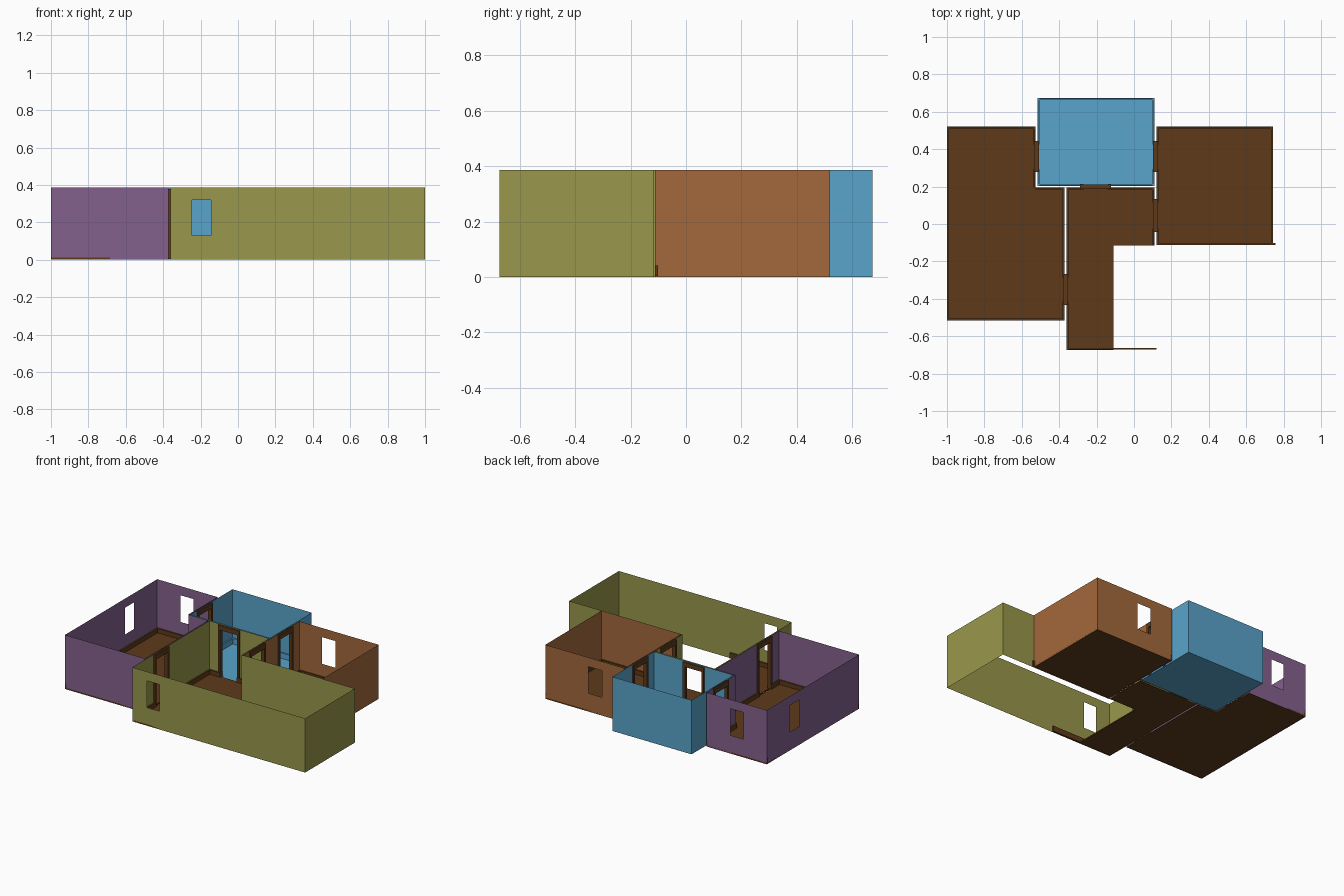
import bpy, bmesh
from mathutils import Vector

if "Cube" in bpy.data.objects:
    bpy.data.objects.remove(bpy.data.objects["Cube"])

H = 0.385                       # wall height
WIN = (0.13, 0.32)              # window sill and head
DOOR_TOP = 0.345
FLOOR = (0.003, 0.011)


def material(name, rgb):
    m = bpy.data.materials.new(name)
    m.diffuse_color = (*rgb, 1)
    m.use_nodes = True
    m.node_tree.nodes["Principled BSDF"].inputs["Base Color"].default_value = m.diffuse_color
    return m


purple = material("purple", (0.23, 0.12, 0.27))
blue = material("blue", (0.10, 0.37, 0.60))
orange = material("orange", (0.37, 0.14, 0.045))
olive = material("olive", (0.32, 0.31, 0.07))
brown = material("brown", (0.11, 0.042, 0.01))


def finish(bm, name, mat):
    me = bpy.data.meshes.new(name)
    bm.to_mesh(me)
    bm.free()
    me.materials.append(mat)
    ob = bpy.data.objects.new(name, me)
    bpy.context.collection.objects.link(ob)
    return ob


def box(bm, x0, x1, y0, y1, z0, z1):
    v = bmesh.ops.create_cube(bm, size=1)["verts"]
    for p in v:
        p.co = Vector((x0 if p.co.x < 0 else x1,
                       y0 if p.co.y < 0 else y1,
                       z0 if p.co.z < 0 else z1))


def edges(pts):
    return [(Vector(a), Vector(b)) for a, b in zip(pts, pts[1:] + pts[:1])]


def spans(a, b, openings):
    """Openings on this wall as (start, end, z0, z1) along the wall."""
    axis = 0 if abs(b.x - a.x) > abs(b.y - a.y) else 1
    sign = 1 if b[axis] > a[axis] else -1
    found = []
    for ax, pos, lo, hi, z0, z1 in openings:
        if ax == axis and abs(pos - a[1 - axis]) < 0.012 and \
                min(a[axis], b[axis]) < lo < max(a[axis], b[axis]):
            s, e = sorted(((lo - a[axis]) * sign, (hi - a[axis]) * sign))
            found.append((s, e, z0, z1))
    return sorted(found)


def walls(name, pts, openings, mat):
    """Thin sheet walls round a room outline, with openings left out."""
    bm = bmesh.new()

    def quad(a, d, s, e, z0, z1):
        if z1 - z0 > 1e-4 and e - s > 1e-4:
            p, q = a + d * s, a + d * e
            bm.faces.new([bm.verts.new((*c, z)) for c, z in
                          ((p, z0), (q, z0), (q, z1), (p, z1))])
    for a, b in edges(pts):
        d, t = (b - a).normalized(), 0
        for s, e, z0, z1 in spans(a, b, openings):
            quad(a, d, t, s, 0, H)
            quad(a, d, s, e, 0, z0)
            quad(a, d, s, e, z1, H)
            t = e
        quad(a, d, t, (b - a).length, 0, H)
    bmesh.ops.remove_doubles(bm, verts=bm.verts, dist=1e-5)
    finish(bm, name, mat)


def skirting(name, segments, openings, mat, thick=0.011, height=0.042):
    """Skirting boards on the inside (left) of each wall, broken at doors."""
    bm = bmesh.new()
    for a, b in segments:
        a, b = Vector(a), Vector(b)
        d = (b - a).normalized()
        n = Vector((-d.y, d.x))
        cuts = [c for c in spans(a, b, openings) if c[2] == 0]
        t = 0
        for s, e in [c[:2] for c in cuts] + [((b - a).length, 0)]:
            p, q = a + d * t + n * 0.001, a + d * s + n * thick
            box(bm, min(p.x, q.x), max(p.x, q.x),
                min(p.y, q.y), max(p.y, q.y), FLOOR[0], height)
            t = e
    finish(bm, name, mat)


# openings: (wall axis, wall position, from, to, bottom, top)
doors = [(1, -0.365, -0.415, -0.285, 0, DOOR_TOP),
         (1, -0.521, 0.295, 0.425, 0, DOOR_TOP),
         (1, 0.115, 0.295, 0.425, 0, DOOR_TOP),
         (1, 0.115, -0.025, 0.115, 0, DOOR_TOP),
         (0, 0.199, -0.27, -0.14, 0, DOOR_TOP)]
windows = [(0, -0.673, -0.245, -0.145, *WIN),
           (1, -1.0, 0.16, 0.26, *WIN),
           (0, 0.52, -0.815, -0.715, *WIN),
           (0, 0.52, 0.298, 0.405, *WIN)]
holes = doors + windows

# room outlines, counter-clockwise
purple_pts = [(-1, -0.517), (-0.371, -0.517), (-0.371, 0.194),
              (-0.527, 0.194), (-0.527, 0.52), (-1, 0.52)]
blue_pts = [(-0.515, 0.204), (0.109, 0.204), (0.109, 0.673), (-0.515, 0.673)]
orange_pts = [(0.119, -0.112), (0.743, -0.112), (0.743, 0.52), (0.119, 0.52)]
olive_pts = [(-0.361, -0.673), (1, -0.673), (1, -0.115), (0.109, -0.115),
             (0.109, 0.194), (-0.361, 0.194)]

walls("purple_room_walls", purple_pts, holes, purple)
walls("blue_room_walls", blue_pts, holes, blue)
walls("orange_room_walls", orange_pts, holes, orange)
walls("olive_room_walls", olive_pts, holes, olive)

# floors
bm = bmesh.new()
bm.faces.new([bm.verts.new((x, y, 0.001)) for x, y in blue_pts])
finish(bm, "blue_room_floor", blue)


def floor(name, pts):
    bm = bmesh.new()
    f = bm.faces.new([bm.verts.new((x, y, FLOOR[0])) for x, y in pts])
    top = bmesh.ops.extrude_face_region(bm, geom=[f], use_keep_orig=True)["geom"]
    for v in top:
        if isinstance(v, bmesh.types.BMVert):
            v.co.z = FLOOR[1]
    bmesh.ops.recalc_face_normals(bm, faces=bm.faces)
    finish(bm, name, brown)


floor("purple_room_floor", purple_pts)
floor("orange_room_floor", orange_pts)
floor("olive_room_floor", [(-0.361, -0.673), (-0.11, -0.673), (-0.11, -0.115),
                           (0.109, -0.115), (0.109, 0.194), (-0.361, 0.194)])

# skirting boards
skirting("purple_room_skirting", edges(purple_pts), doors, brown)
skirting("blue_room_skirting", edges(blue_pts), doors, blue)
skirting("orange_room_skirting",
         [((0.119, -0.112), (0.757, -0.112))] + edges(orange_pts)[1:], doors, brown)
skirting("olive_room_skirting",
         [((-0.361, -0.673), (0.12, -0.673))] + edges(olive_pts)[3:], doors, brown)

# door frames spanning both wall sheets
for i, (axis, pos, lo, hi, _, top) in enumerate(doors):
    bm = bmesh.new()
    w, dep = 0.018, 0.013
    for u0, u1, z0, z1 in ((lo - w, lo, FLOOR[0], top + 0.033),
                           (hi, hi + w, FLOOR[0], top + 0.033),
                           (lo, hi, top, top + 0.033)):
        if axis == 0:
            box(bm, u0, u1, pos - dep, pos + dep, z0, z1)
        else:
            box(bm, pos - dep, pos + dep, u0, u1, z0, z1)
    finish(bm, f"door_frame_{i + 1}", brown)
